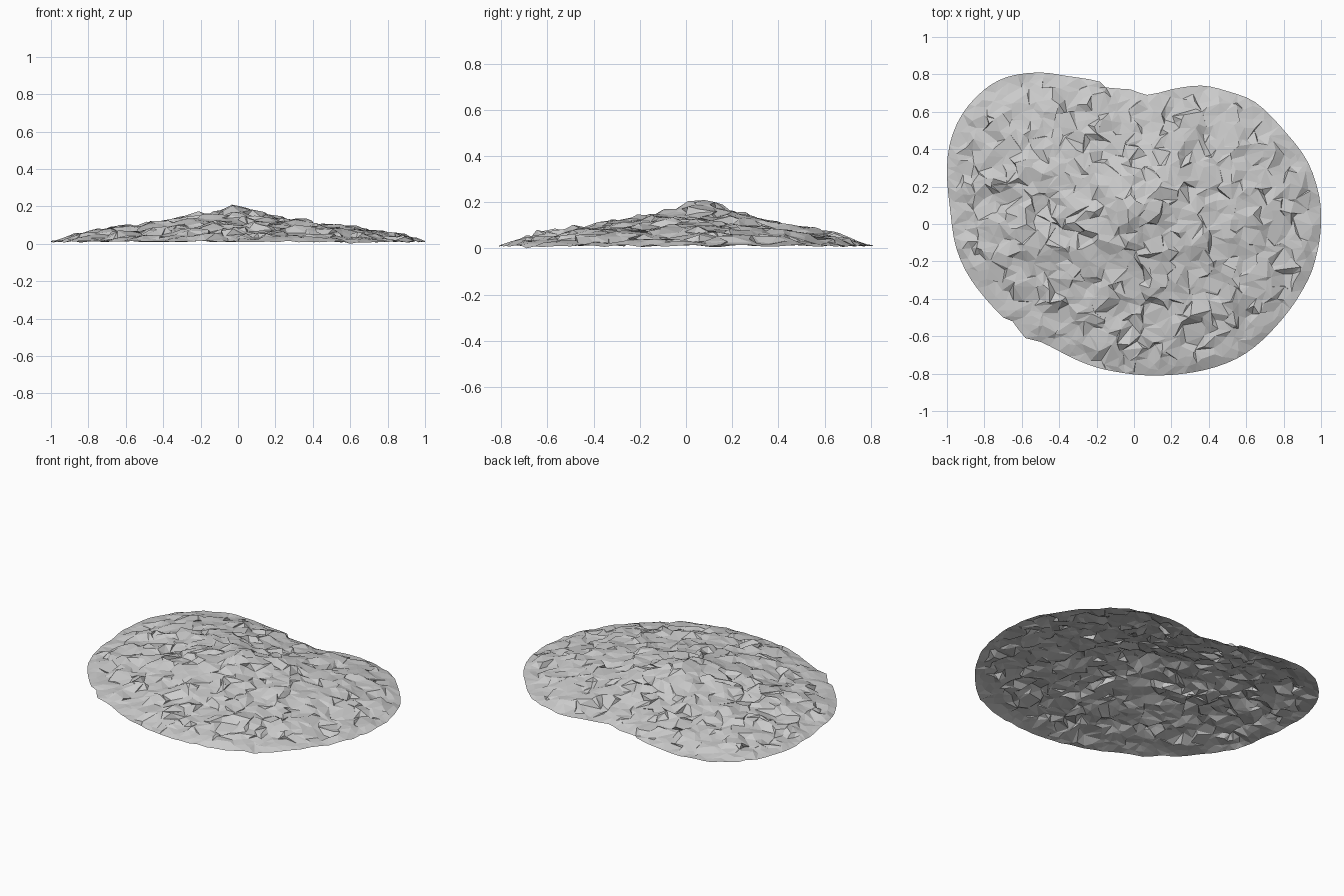
import bpy, math, random
from mathutils import Vector, noise
from mathutils.geometry import delaunay_2d_cdt

if "Cube" in bpy.data.objects:
    bpy.data.objects.remove(bpy.data.objects["Cube"])

random.seed(7)

# Footprint of the heap, counter-clockwise
OUTLINE = [(1, 0), (.99, .15), (.93, .33), (.82, .48), (.65, .65), (.5, .71), (.36, .74),
           (.2, .72), (.07, .69), (-.02, .72), (-.15, .73), (-.18, .76), (-.35, .79),
           (-.52, .81), (-.72, .77), (-.88, .64), (-.97, .48), (-1, .3), (-.98, .05),
           (-.95, -.13), (-.87, -.3), (-.7, -.5), (-.65, -.52), (-.58, -.61), (-.5, -.63),
           (-.3, -.73), (-.15, -.78), (.1, -.81), (.38, -.78), (.6, -.69), (.8, -.5),
           (.93, -.3), (.98, -.15)]
corners = [Vector(p) for p in OUTLINE]

# Rounded rim through the corners
rim = []
for i, b in enumerate(corners):
    a, c, d = corners[i - 1], corners[(i + 1) % len(corners)], corners[(i + 2) % len(corners)]
    n = max(1, round((c - b).length / .055))
    m0, m1 = (c - a).normalized() * (c - b).length, (d - b).normalized() * (c - b).length
    for k in range(n):
        t = k / n
        rim.append(b * (2 * t**3 - 3 * t**2 + 1) + m0 * (t**3 - 2 * t**2 + t)
                   + c * (3 * t**2 - 2 * t**3) + m1 * (t**3 - t**2))
polar = sorted((math.atan2(p.y, p.x) % math.tau, p.length) for p in rim)
polar = [(polar[-1][0] - math.tau, polar[-1][1])] + polar + [(polar[0][0] + math.tau, polar[0][1])]


def rim_radius(a):
    for (a0, r0), (a1, r1) in zip(polar, polar[1:]):
        if a0 <= a <= a1:
            return r0 + (r1 - r0) * (a - a0) / max(a1 - a0, 1e-9)
    return 1


def rim_fraction(p):
    return p.length / rim_radius(math.atan2(p.y, p.x) % math.tau)


def mound(p):
    s = min(rim_fraction(p), 1)
    d2 = (p.x + .02) ** 2 + (p.y - .07) ** 2
    broad = noise.noise(Vector((p.x * 3, p.y * 3, 4))) * .015 * (1 - s)
    return .014 + .113 * (1 - s ** 2) + .066 * math.exp(-d2 / .05) + broad


def scatter(gap, tries, limit):
    pts, cells = [], {}
    for _ in range(tries):
        p = Vector((random.uniform(-1, 1), random.uniform(-.82, .82)))
        if rim_fraction(p) > limit:
            continue
        i, j = int(p.x // gap), int(p.y // gap)
        near = [q for u in (-1, 0, 1) for v in (-1, 0, 1) for q in cells.get((i + u, j + v), ())]
        if all((p - q).length > gap for q in near):
            cells.setdefault((i, j), []).append(p)
            pts.append(p)
    return pts


# Stones: each one is a small tilted slab lifted or sunk in the heap
stones = [(p, random.uniform(-.014, .014), random.uniform(-.22, .22), random.uniform(-.22, .22))
          for p in scatter(.085, 6000, 1)]

# Rim and inner points
points = rim + scatter(.034, 16000, .97)
verts2d, _, faces, *_ = delaunay_2d_cdt(points, [], [list(range(len(rim)))], 1, 1e-5)

# Lift the points, shifting some sideways so broken edges overhang
verts = []
for p in verts2d:
    s = rim_fraction(p)
    if s > .985:
        verts.append((p.x, p.y, random.uniform(.008, .018)))
        continue
    c, lift, tx, ty = min(stones, key=lambda q: (q[0] - p).length_squared)
    fade = min(1, (1 - s) * 12)
    z = mound(p) + fade * (lift + tx * (p.x - c.x) + ty * (p.y - c.y))
    push = .034 if random.random() < .36 else .008
    a = random.uniform(0, math.tau)
    verts.append((p.x + push * fade * math.cos(a), p.y + push * fade * math.sin(a), max(z, .01)))
low = min(v[2] for v in verts)
verts = [(x, y, z - low + .006 if z > low else 0) for x, y, z in verts]

# Open-bottomed, flat-faceted heap
mesh = bpy.data.meshes.new("rubble_heap")
mesh.from_pydata(verts, [], [tuple(f) for f in faces])
mesh.update()
if sum(f.normal.z for f in mesh.polygons) < 0:
    mesh.flip_normals()
heap = bpy.data.objects.new("rubble_heap", mesh)
bpy.context.collection.objects.link(heap)
